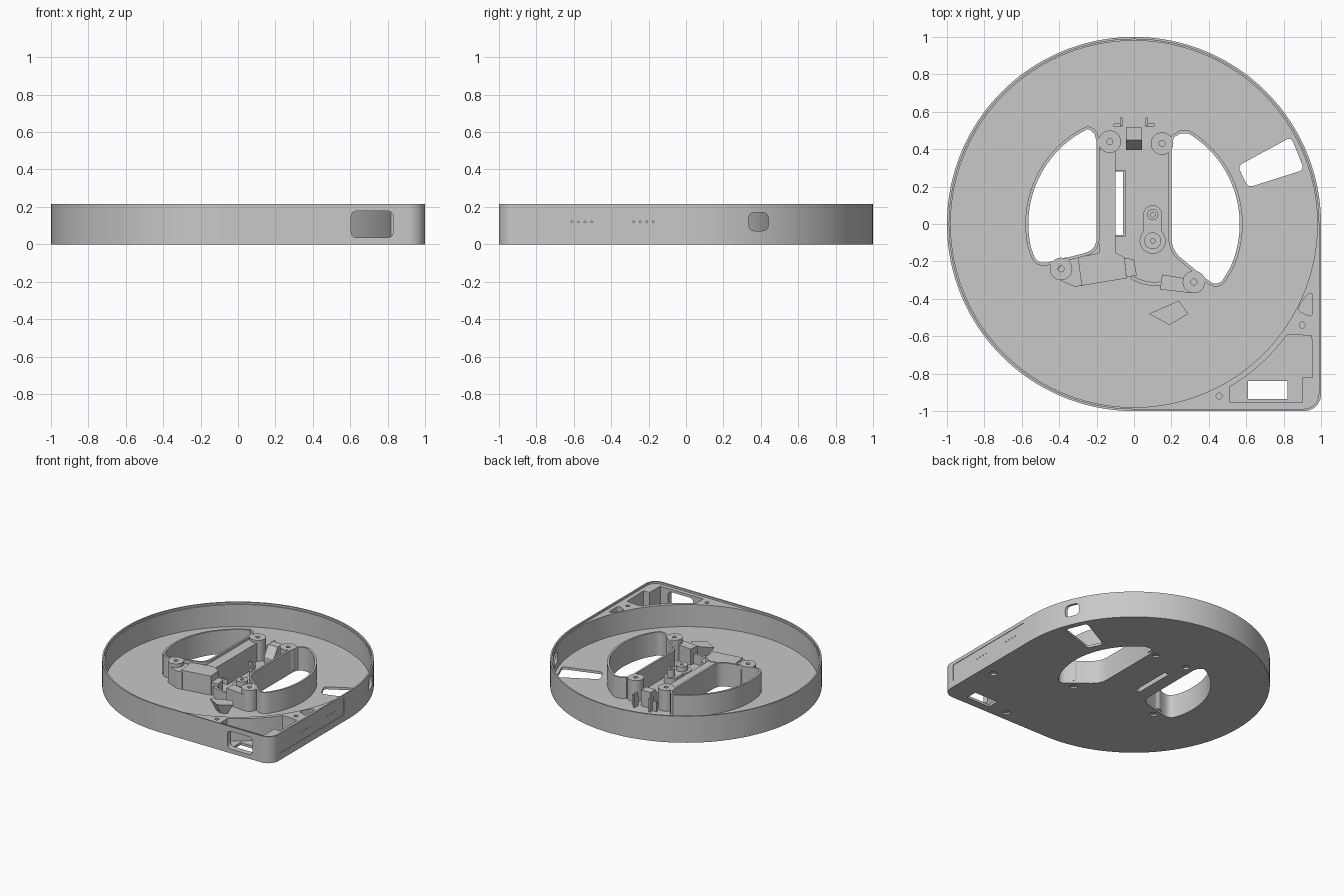
import bpy, bmesh
from math import cos, sin, radians
from mathutils import Vector

if "Cube" in bpy.data.objects:
    bpy.data.objects.remove(bpy.data.objects["Cube"])

GREY = (0.58, 0.58, 0.58, 1)
grey = bpy.data.materials.new("plain_grey")
grey.use_nodes = True
grey.diffuse_color = GREY
grey.node_tree.nodes["Principled BSDF"].inputs["Base Color"].default_value = GREY

FLOOR, LEDGE, TOP, POST = 0.02, 0.2, 0.215, 0.19
parts = []


def arc(r, a0, a1, n, cx=0, cy=0):
    steps = [radians(a0 + (a1 - a0) * i / n) for i in range(n + 1)]
    return [(cx + r * cos(a), cy + r * sin(a)) for a in steps]


def circle(r, cx=0, cy=0, n=32):
    return arc(r, 0, 360, n, cx, cy)[:-1]


def rect(x0, y0, x1, y1):
    return [(x0, y0), (x1, y0), (x1, y1), (x0, y1)]


def fillet(points, radius, n=6):
    """Round each corner of a polygon with a short curve."""
    out = []
    for i, p in enumerate(points):
        p, a, b = Vector(p), Vector(points[i - 1]), Vector(points[(i + 1) % len(points)])
        s = p + (a - p).normalized() * min(radius, (a - p).length * 0.48)
        e = p + (b - p).normalized() * min(radius, (b - p).length * 0.48)
        for k in range(n + 1):
            t = k / n
            out.append(tuple(s * (1 - t) ** 2 + p * 2 * t * (1 - t) + e * t * t))
    return out


def bend(points):
    """Round only the two middle corners of a four-point path."""
    return fillet(points, 0.07)[7:21]


def offset(points, d):
    """Grow a counter-clockwise polygon by d."""
    out = []
    for i, p in enumerate(points):
        p, a, b = Vector(p), Vector(points[i - 1]), Vector(points[(i + 1) % len(points)])
        u, v = (p - a).normalized(), (b - p).normalized()
        m = (Vector((u.y, -u.x)) + Vector((v.y, -v.x))).normalized()
        out.append(tuple(p + m * d))
    return out


def prism(name, points, w0, w1, axis="z", base_scale=1.0, part=True):
    """Extrude an outline along an axis; base_scale tapers the lower end."""
    place = {"z": lambda u, v, w: (u, v, w), "y": lambda u, v, w: (u, w, v),
             "x": lambda u, v, w: (w, u, v)}[axis]
    cu = sum(p[0] for p in points) / len(points)
    cv = sum(p[1] for p in points) / len(points)
    bm = bmesh.new()
    low = [bm.verts.new(place(cu + (u - cu) * base_scale, cv + (v - cv) * base_scale, w0))
           for u, v in points]
    high = [bm.verts.new(place(u, v, w1)) for u, v in points]
    bm.faces.new(low)
    bm.faces.new(high)
    for i in range(len(points)):
        bm.faces.new((low[i - 1], low[i], high[i], high[i - 1]))
    bmesh.ops.recalc_face_normals(bm, faces=bm.faces)
    mesh = bpy.data.meshes.new(name)
    bm.to_mesh(mesh)
    bm.free()
    mesh.materials.append(grey)
    obj = bpy.data.objects.new(name, mesh)
    bpy.context.collection.objects.link(obj)
    if part:
        parts.append(obj)
    return obj


def cut(obj, points, w0, w1, axis="z"):
    """Subtract a prism from a part."""
    tool = prism("cutter", points, w0, w1, axis, part=False)
    tool.hide_render = True
    mod = obj.modifiers.new("cut", "BOOLEAN")
    mod.operation, mod.solver, mod.object = "DIFFERENCE", "EXACT", tool
    bpy.context.view_layer.objects.active = obj
    bpy.ops.object.modifier_apply(modifier=mod.name)
    bpy.data.objects.remove(tool)


# Round tray with one squared corner, rim and ledge
footprint = arc(1, 0, 270, 120) + arc(0.09, -90, 0, 10, 0.91, -0.91)
tray = prism("tray", footprint, 0, TOP)
cut(tray, offset(footprint, -0.012), LEDGE, 0.3)
cut(tray, circle(0.98, n=160), FLOOR, 0.25)

# Corner pockets
pocket = arc(1.01, -59.5, -36, 10) + [(0.86, -0.59), (0.95, -0.6), (0.955, -0.82),
                                      (0.9, -0.82), (0.9, -0.955), (0.513, -0.955)]
cut(tray, pocket, FLOOR, 0.25)
cut(tray, fillet([(0.87, -0.46), (0.955, -0.5), (0.955, -0.37), (0.93, -0.37)], 0.03), FLOOR, 0.25)

# Openings in the floor
cut(tray, rect(0.61, -0.935, 0.82, -0.84), -0.1, 0.1)
cut(tray, fillet([(0.555, 0.31), (0.61, 0.195), (0.91, 0.29), (0.84, 0.465)], 0.03), -0.1, 0.1)
slot = rect(-0.1, -0.06, -0.06, 0.28)
cut(tray, slot, -0.1, 0.1)

# Openings in the walls and the shallow side panel
cut(tray, fillet(rect(0.605, 0.035, 0.83, 0.178), 0.035), -1.1, -0.94, "y")
cut(tray, fillet(rect(0.335, 0.072, 0.44, 0.17), 0.035), 0.8, 1.1, "x")
cut(tray, rect(-0.88, 0.055, -0.07, 0.187), 0.996, 1.1, "x")
for start in (-0.61, -0.28):
    for i in range(4):
        cut(tray, circle(0.005, start + i * 0.035, 0.12, 8), 0.985, 1.1, "x")

# Two large grip openings with their tall collars
left_grip = [(-0.2, 0.44), (-0.21, 0.48), (-0.23, 0.5)] + arc(0.565, 116, 193, 24) + \
    bend([(-0.553, -0.11), (-0.52, -0.22), (-0.2, -0.14), (-0.2, 0)])
right_grip = bend([(0.2, 0), (0.2, -0.14), (0.45, -0.345), (0.52, -0.22)]) + \
    arc(0.565, -24, 59, 26) + [(0.25, 0.485), (0.215, 0.465), (0.2, 0.43)]
for name, hole in (("left_grip_collar", left_grip), ("right_grip_collar", right_grip)):
    collar = prism(name, offset(hole, 0.016), 0.012, POST)
    cut(collar, hole, -0.1, 0.3)
    cut(tray, hole, -0.1, 0.1)

# Screw posts with bores, and counterbores underneath
posts = [(-0.13, 0.44), (0.15, 0.43), (-0.39, -0.24), (0.32, -0.31)]
corner_screws = [(0.9, -0.54), (0.455, -0.92)]
for i, (x, y) in enumerate(posts):
    post = prism(f"screw_post_{i + 1}", circle(0.06, x, y), 0.018, POST)
    cut(post, circle(0.016, x, y, 16), 0.06, 0.3)
for x, y in posts + corner_screws:
    cut(tray, circle(0.027, x, y, 24), -0.1, 0.014)
for x, y in corner_screws:
    cut(tray, circle(0.016, x, y, 16), 0.05, 0.3)

# Central spine and slot frame
prism("spine", rect(-0.186, -0.16, -0.1, 0.4), 0.015, 0.17)
frame = prism("slot_frame", rect(-0.108, -0.07, -0.045, 0.29), 0.015, 0.06)
cut(frame, slot, -0.1, 0.3)

# Holder blocks beside the lower posts
prism("left_holder", [(-0.3, -0.18), (-0.12, -0.14), (-0.05, -0.18), (-0.04, -0.29), (-0.28, -0.33)], 0.015, 0.175)
prism("left_holder_end", [(-0.05, -0.18), (0, -0.19), (0.015, -0.275), (-0.04, -0.285)], 0.015, 0.12)
prism("left_post_web", [(-0.37, -0.18), (-0.29, -0.18), (-0.27, -0.33), (-0.32, -0.335), (-0.43, -0.285)], 0.015, 0.16)
prism("right_holder", [(0.14, -0.35), (0.15, -0.27), (0.27, -0.29), (0.31, -0.37)], 0.015, 0.15)

# Curved guide wall
prism("curved_guide", arc(0.24, 237, 290, 12, 0.11, -0.09) + arc(0.22, 290, 237, 12, 0.11, -0.09), 0.015, 0.1)

# Pivot with two studs
prism("pivot_base", arc(0.05, 0, 180, 12, 0.1, 0.05) + arc(0.07, 135, 405, 24, 0.1, -0.09), 0.015, 0.07)
for name, y, r, h in (("pivot_upper", 0.05, 0.03, 0.13), ("pivot_lower", -0.09, 0.045, 0.11)):
    stud = prism(name, circle(r, 0.1, y, 24), 0.015, h)
    cut(stud, circle(0.013, 0.1, y, 12), 0.05, 0.3)

# Flared bracket
prism("flared_bracket", [(0.08, -0.48), (0.19, -0.54), (0.29, -0.48), (0.24, -0.41)], 0.015, 0.1, base_scale=0.45)

# Cable block with a sloped front, and its two angled clips
prism("cable_block", [(0.515, 0.015), (0.515, 0.15), (0.45, 0.15), (0.395, 0.07), (0.395, 0.015)], -0.042, 0.042, "x")
for side, name in ((-1, "right_clip"), (1, "left_clip")):
    xs = sorted((side * 0.062, side * 0.076))
    prism(name, rect(xs[0], 0.525, xs[1], 0.57), 0.015, 0.13)
    xs = sorted((side * 0.062, side * 0.11))
    prism(name + "_foot", rect(xs[0], 0.522, xs[1], 0.537), 0.015, 0.1)

# Smooth curved walls, keep edges sharp
bpy.ops.object.select_all(action="DESELECT")
for obj in parts:
    obj.select_set(True)
bpy.context.view_layer.objects.active = tray
bpy.ops.object.shade_smooth_by_angle(angle=radians(30))
